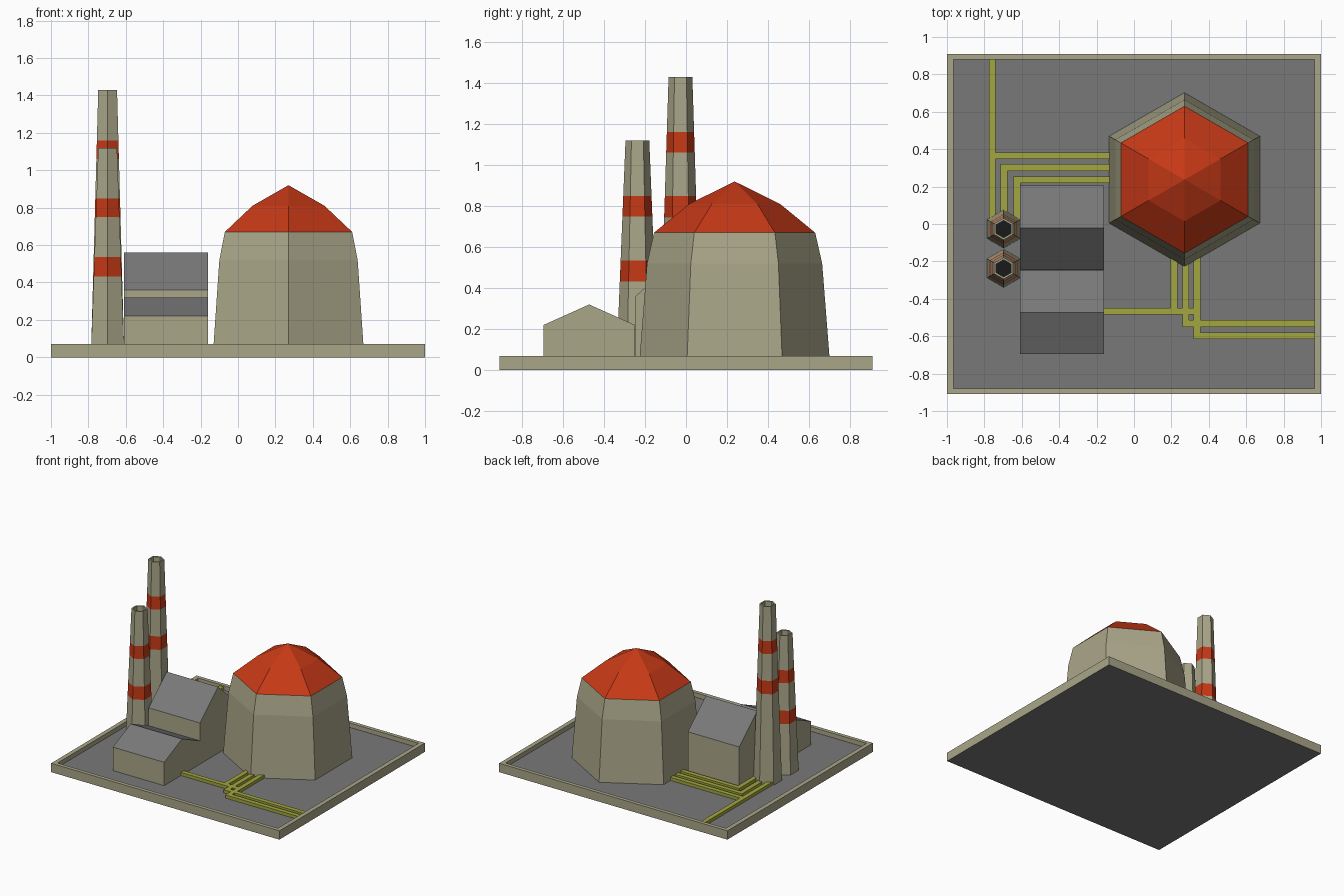
import bpy, bmesh, math

if "Cube" in bpy.data.objects:
    bpy.data.objects.remove(bpy.data.objects["Cube"])


def material(name, col):
    m = bpy.data.materials.new(name)
    m.diffuse_color = (*col, 1)
    m.use_nodes = True
    m.node_tree.nodes["Principled BSDF"].inputs["Base Color"].default_value = m.diffuse_color
    return m


TAN = material("concrete", (0.40, 0.38, 0.25))
RED = material("red_paint", (0.56, 0.04, 0.008))
GREY = material("slate", (0.19, 0.19, 0.19))
OLIVE = material("pipe_yellow", (0.36, 0.38, 0.05))
BLACK = material("soot", (0.01, 0.01, 0.01))
FLOOR = 0.035


def finish(name, bm, mats):
    bmesh.ops.recalc_face_normals(bm, faces=bm.faces)
    me = bpy.data.meshes.new(name)
    bm.to_mesh(me)
    bm.free()
    for m in mats:
        me.materials.append(m)
    ob = bpy.data.objects.new(name, me)
    bpy.context.collection.objects.link(ob)
    return ob


def loft(name, rings, bands, mats, cap_mats):
    """Skin rings of points; bands = material index for each step."""
    bm = bmesh.new()
    vs = [[bm.verts.new(p) for p in r] for r in rings]
    n = len(vs[0])
    for a, b, mi in zip(vs, vs[1:], bands):
        for i in range(n):
            j = (i + 1) % n
            bm.faces.new((a[i], a[j], b[j], b[i])).material_index = mi
    for r, mi in ((vs[0], cap_mats[0]), (vs[-1], cap_mats[1])):
        bm.faces.new(r).material_index = mi
    bmesh.ops.remove_doubles(bm, verts=bm.verts, dist=1e-5)
    return finish(name, bm, mats)


def hexagon(cx, cy, r, z):
    return [(cx + r * math.cos(math.radians(30 + 60 * k)),
             cy + r * math.sin(math.radians(30 + 60 * k)), z) for k in range(6)]


def rect(x, y, z):
    return [(-x, -y, z), (x, -y, z), (x, y, z), (-x, y, z)]


# Walled ground tray
loft("base_tray", [rect(1, .91, 0), rect(1, .91, .07), rect(.965, .88, .07),
                   rect(.965, .88, FLOOR)], [0, 0, 0], [TAN, GREY], (1, 1))

# Reactor building: concrete shell with a faceted red roof
dome = [(.465, FLOOR), (.427, .52), (.393, .67), (.222, .81)]
bm_rings = [hexagon(.27, .237, r, z) for r, z in dome]
reactor = loft("reactor_dome", bm_rings, [0, 0, 1], [TAN, RED], (0, 1))
bm = bmesh.new()
bm.from_mesh(reactor.data)
top = max(bm.faces, key=lambda f: f.calc_center_median().z)
apex = bmesh.ops.poke(bm, faces=[top])["verts"][0]
apex.co.z = .92
bm.to_mesh(reactor.data)
bm.free()


# Striped hollow chimneys
def chimney(name, cy, top, stripes):
    def rad(z):
        return .102 + (.058 - .102) * (z - FLOOR) / (top - FLOOR)
    zs = [FLOOR] + [z for s in stripes for z in s] + [top]
    rings = [hexagon(-.697, cy, rad(z), z) for z in zs]
    rings += [hexagon(-.697, cy, .046, top), hexagon(-.697, cy, .046, top - .05)]
    loft(name, rings, [0, 1, 0, 1, 0, 0, 0], [TAN, RED, BLACK], (0, 2))


chimney("tall_chimney", -.027, 1.43, [(.745, .85), (1.06, 1.16)])
chimney("short_chimney", -.237, 1.12, [(.432, .535), (.75, .85)])


# Gabled halls with grey roofs
def hall(name, y0, y1, eave, ridge):
    prof = [(y0, FLOOR), (y1, FLOOR), (y1, eave), ((y0 + y1) / 2, ridge), (y0, eave)]
    ob = loft(name, [[(x, y, z) for y, z in prof] for x in (-.61, -.16)],
              [0], [TAN, GREY], (0, 0))
    for p in ob.data.polygons:
        if p.normal.z > .1:
            p.material_index = 1


hall("front_hall", -.695, -.249, .22, .32)
hall("rear_hall", -.247, .205, .36, .56)


# Ground pipes made of straight square runs
def pipes(name, runs):
    bm = bmesh.new()
    h = .018
    for x0, y0, x1, y1 in runs:
        geo = bmesh.ops.create_cube(bm, size=1)["verts"]
        for v in geo:
            v.co = ((x0 + x1) / 2 + v.co.x * (abs(x1 - x0) + 2 * h),
                    (y0 + y1) / 2 + v.co.y * (abs(y1 - y0) + 2 * h),
                    FLOOR + .0125 + v.co.z * .025)
    finish(name, bm, [OLIVE])


pipes("rear_pipes", [(-.758, .862, -.758, .03), (-.758, .365, -.12, .365),
                     (-.695, .302, -.12, .302), (-.695, .302, -.695, .06),
                     (-.626, .237, -.12, .237), (-.626, .237, -.626, .03)])
pipes("front_pipes", [(.214, -.15, .214, -.467), (-.16, -.467, .337, -.467),
                      (.276, -.17, .276, -.532), (.276, -.532, .947, -.532),
                      (.337, -.13, .337, -.597), (.337, -.597, .947, -.597)])
